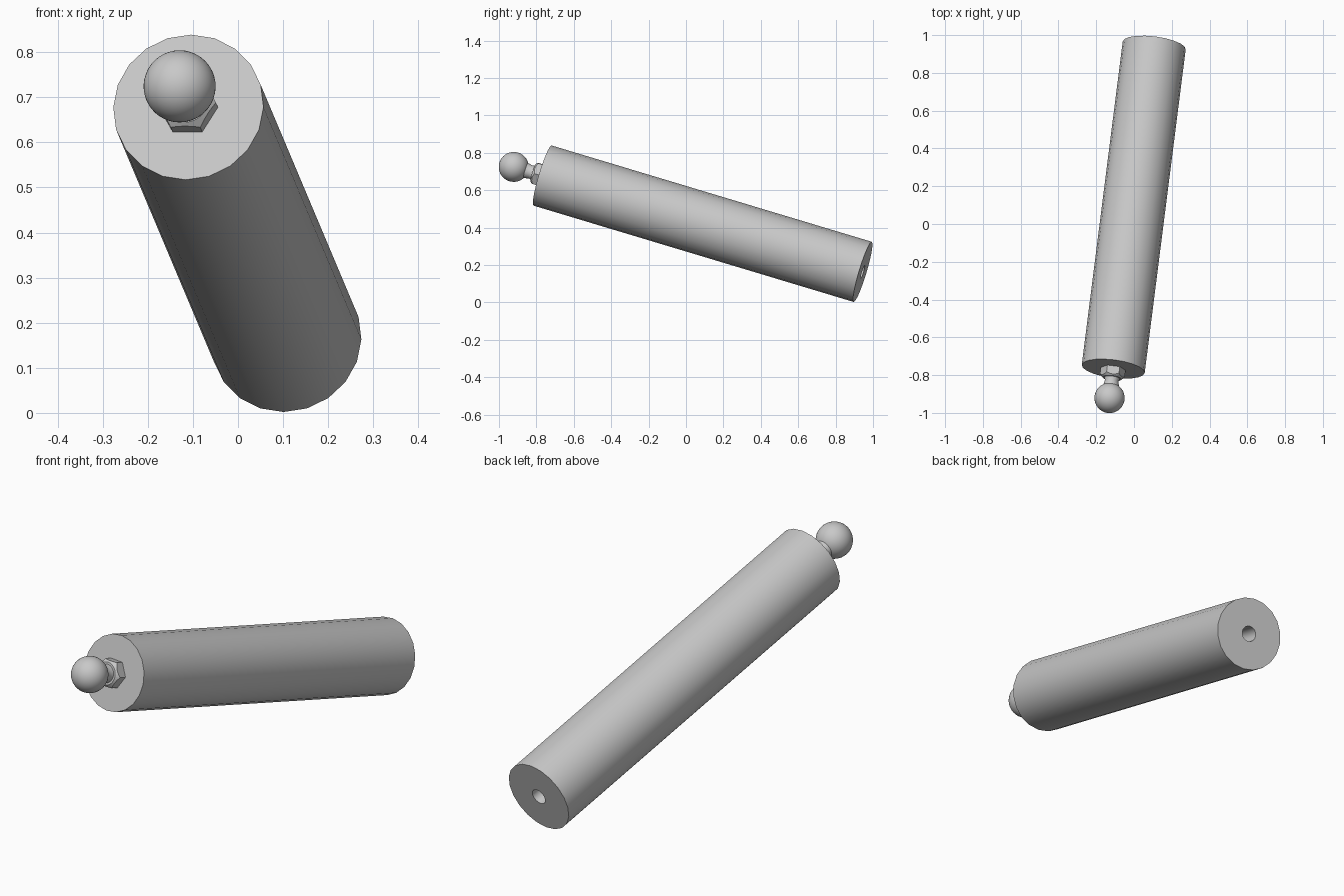
import bpy, bmesh, math
from mathutils import Vector, Matrix

old = bpy.data.objects.get("Cube")
if old:
    bpy.data.objects.remove(old)

grey = bpy.data.materials.new("light grey metal")
grey.use_nodes = True
grey.diffuse_color = (0.58, 0.58, 0.58, 1)
grey.node_tree.nodes["Principled BSDF"].inputs["Base Color"].default_value = (0.58, 0.58, 0.58, 1)

# Tilted frame: local z runs along the axis out of the ball end
front = Vector((-0.11, -0.767, 0.678))
back = Vector((0.107, 0.945, 0.163))
length = (front - back).length
axis = (front - back).normalized()
side = Vector((0, 0, 1)).cross(axis).normalized()
up = axis.cross(side)
frame = Matrix((side, up, axis)).transposed().to_4x4()
frame.translation = front


def lathe(name, profile, sides):
    """Revolve (radius, height) points round the local axis."""
    bm = bmesh.new()
    rings = []
    for r, h in profile:
        if r == 0:
            rings.append([bm.verts.new((0, 0, h))] * sides)
        else:
            rings.append([bm.verts.new((r * math.cos(math.tau * i / sides),
                                        r * math.sin(math.tau * i / sides), h))
                          for i in range(sides)])
    for a, b in zip(rings, rings[1:]):
        for i in range(sides):
            j = (i + 1) % sides
            loop = list(dict.fromkeys((a[i], a[j], b[j], b[i])))
            bm.faces.new(loop)
    bmesh.ops.recalc_face_normals(bm, faces=bm.faces)
    mesh = bpy.data.meshes.new(name)
    bm.to_mesh(mesh)
    bm.free()
    mesh.materials.append(grey)
    obj = bpy.data.objects.new(name, mesh)
    obj.matrix_world = frame
    bpy.context.collection.objects.link(obj)
    return obj


def smooth(obj):
    bpy.ops.object.select_all(action='DESELECT')
    obj.select_set(True)
    bpy.context.view_layer.objects.active = obj
    bpy.ops.object.shade_smooth_by_angle(angle=math.radians(35))


# Long cylinder with a blind hole in its back end
R = 0.168
smooth(lathe("body", [(0, 0), (R, 0), (R, -length), (0.036, -length),
                      (0.036, 0.2 - length), (0, 0.2 - length)], 20))

# Hexagonal nut with a rounded chamfer cut by a cone
nut = lathe("hex_nut", [(0, -0.01), (0.066, -0.01), (0.066, 0.052), (0, 0.052)], 6)
cutter = lathe("nut_chamfer_cutter", [(0, -0.03), (0.08, -0.03), (0.08, 0.022),
                                      (0.046, 0.056), (0, 0.056)], 32)
cutter.hide_render = True
cutter.hide_viewport = True
mod = nut.modifiers.new("chamfer", 'BOOLEAN')
mod.operation = 'INTERSECT'
mod.object = cutter
mod.solver = 'EXACT'

# Neck flaring slightly into the ball
smooth(lathe("neck", [(0, 0.04), (0.045, 0.04), (0.036, 0.066),
                      (0.042, 0.094), (0, 0.1)], 24))

# Ball stud
N = 24
ball = [(0.08 * math.sin(math.pi * i / N) if 0 < i < N else 0,
         0.162 - 0.08 * math.cos(math.pi * i / N)) for i in range(N + 1)]
smooth(lathe("ball", ball, 40))
